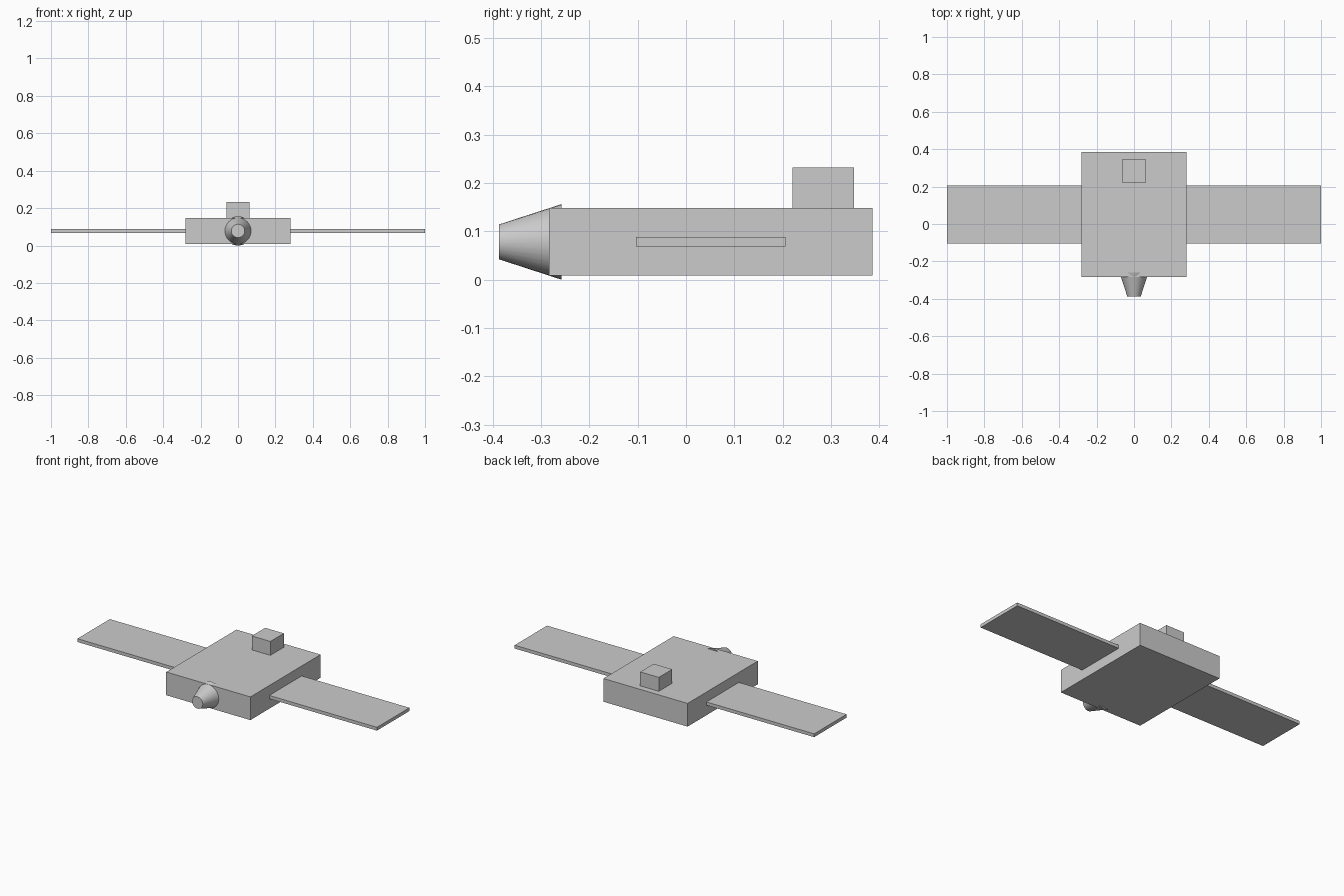
import bpy, math

if "Cube" in bpy.data.objects:
    bpy.data.objects.remove(bpy.data.objects["Cube"])


def box(name, lo, hi):
    """Axis-aligned box between two corners."""
    centre = [(a + b) / 2 for a, b in zip(lo, hi)]
    bpy.ops.mesh.primitive_cube_add(size=1, location=centre)
    ob = bpy.context.object
    ob.name = name
    ob.scale = [b - a for a, b in zip(lo, hi)]
    bpy.ops.object.transform_apply(location=True, rotation=False, scale=True)
    return ob


MID_Z = 0.078

# Main body slab
box("body", (-0.281, -0.283, 0.008), (0.281, 0.386, 0.148))

# Small block on top, near the back
box("top_block", (-0.062, 0.220, 0.148), (0.062, 0.348, 0.232))

# Thin side panels, mirrored left and right
panel = box("side_panels", (0.281, -0.103, MID_Z - 0.01), (1.0, 0.206, MID_Z + 0.01))
panel.modifiers.new("Mirror", 'MIRROR').use_axis = (True, False, False)

# Tapered nozzle on the front, its wide end sunk into the body
y_tip, y_base = -0.387, -0.258
bpy.ops.mesh.primitive_cone_add(
    vertices=32, radius1=0.078, radius2=0.036, depth=y_base - y_tip,
    location=(0, (y_tip + y_base) / 2, MID_Z), rotation=(math.pi / 2, 0, 0))
bpy.context.object.name = "front_nozzle"
bpy.ops.object.shade_smooth_by_angle(angle=math.radians(30))
